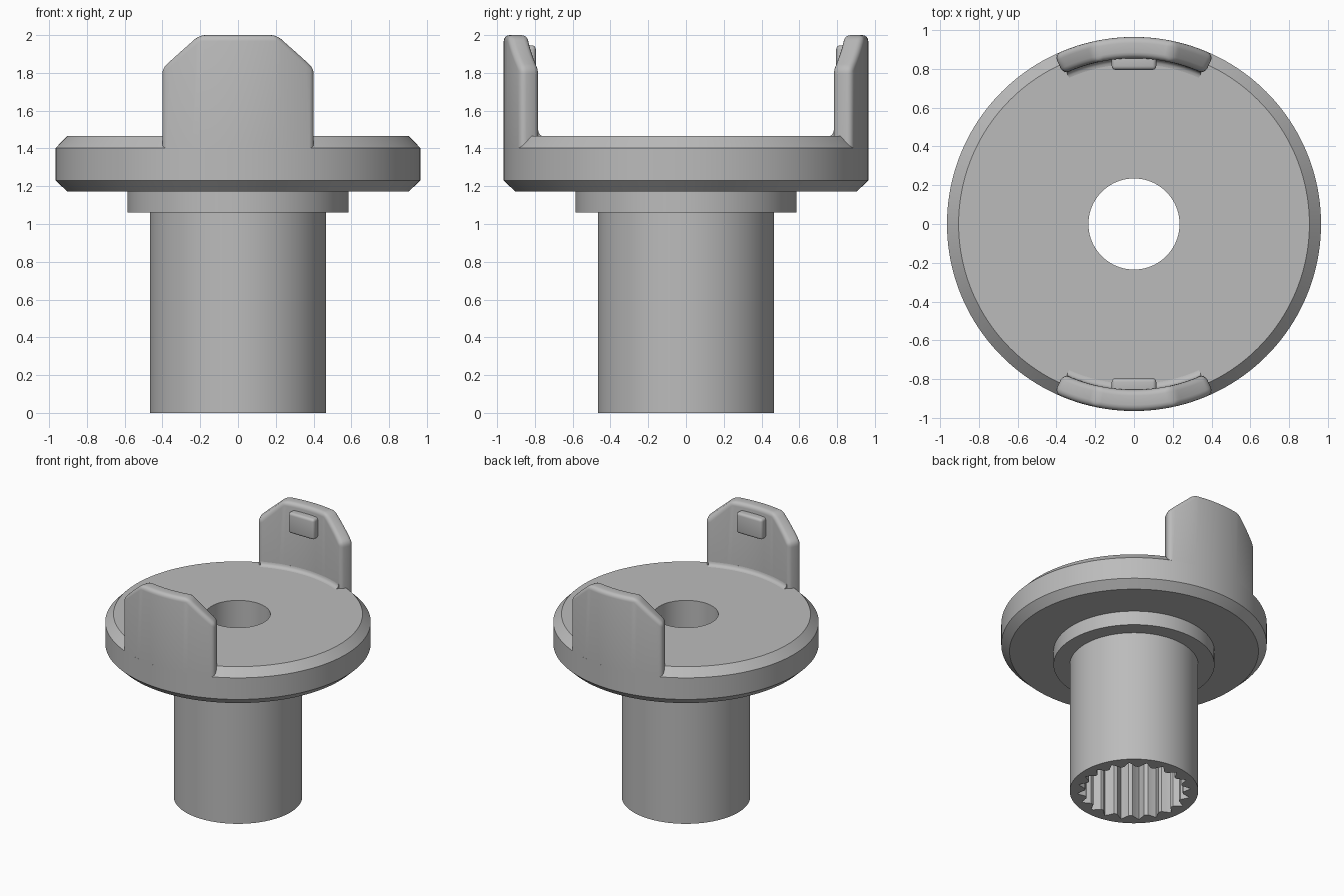
import bpy, bmesh
from math import sin, cos, pi, radians

cube = bpy.data.objects.get("Cube")
if cube:
    bpy.data.objects.remove(cube, do_unlink=True)

grey = bpy.data.materials.new("plain grey")
grey.use_nodes = True
colour = (0.5, 0.5, 0.5, 1)
grey.diffuse_color = colour
grey.node_tree.nodes["Principled BSDF"].inputs["Base Color"].default_value = colour


def finish(bm, name):
    bmesh.ops.recalc_face_normals(bm, faces=bm.faces)
    mesh = bpy.data.meshes.new(name)
    bm.to_mesh(mesh)
    bm.free()
    mesh.materials.append(grey)
    obj = bpy.data.objects.new(name, mesh)
    bpy.context.collection.objects.link(obj)
    bpy.ops.object.select_all(action='DESELECT')
    obj.select_set(True)
    bpy.context.view_layer.objects.active = obj
    bpy.ops.object.shade_smooth_by_angle(angle=radians(28))
    return obj


def sweep(section, angles, full=False):
    """Carry a closed (radius, height) section round the z axis."""
    bm = bmesh.new()
    rings = [[bm.verts.new((r * cos(a), r * sin(a), z)) for r, z in section(i, a)]
             for i, a in enumerate(angles)]
    n = len(rings[0])
    for i in range(len(rings) if full else len(rings) - 1):
        p, q = rings[i], rings[(i + 1) % len(rings)]
        for k in range(n):
            m = (k + 1) % n
            bm.faces.new((p[k], p[m], q[m], q[k]))
    if not full:
        bm.faces.new(rings[0])
        bm.faces.new(rings[-1])
    return bm


def bevel(bm, size, keep):
    bmesh.ops.recalc_face_normals(bm, faces=bm.faces)
    edges = [e for e in bm.edges if e.calc_face_angle(0) > 0.5 and keep(e)]
    bmesh.ops.bevel(bm, geom=edges, offset=size, segments=4, profile=0.5,
                    affect='EDGES', clamp_overlap=True)


# Turned body: shaft, collar, chamfered disc, bore and toothed socket
TEETH = 20
tooth = [0.355, 0.358, 0.375, 0.395, 0.412, 0.395, 0.375, 0.358]
steps = TEETH * len(tooth)


def body_section(i, a):
    t = tooth[i % len(tooth)]
    return [(t, 0), (0.467, 0), (0.467, 1.06), (0.585, 1.06), (0.585, 1.173),
            (0.905, 1.173), (0.965, 1.23), (0.965, 1.403), (0.905, 1.465),
            (0.235, 1.465), (0.235, 1.0), (t, 1.0)]


finish(sweep(body_section, [2 * pi * i / steps for i in range(steps)], True),
       "flanged_shaft")

# Two upright tabs, each with a foot fillet and a small catch
HALF, COLS = radians(25.2), 24
INNER, OUTER, BASE, FLOOR = 0.855, 0.965, 1.403, 1.465


def tab_section(i, a):
    t = abs(i - COLS / 2) / (COLS / 2)
    top = 2.0 - 0.175 * max(0, t - 0.5) / 0.5
    return [(INNER, BASE), (OUTER, BASE), (OUTER, top), (INNER, top)]


def fillet_section(i, a):
    f = 0.03
    arc = [(INNER - f + f * sin(u * pi / 8), FLOOR + f - f * cos(u * pi / 8))
           for u in range(5)]
    return arc + [(INNER + 0.01, FLOOR + f), (INNER + 0.01, FLOOR - 0.01),
                  (INNER - f, FLOOR - 0.01)]


for side, label in ((-1, "front"), (1, "back")):
    mid = side * pi / 2
    angles = [mid + HALF * (2 * i / COLS - 1) for i in range(COLS + 1)]
    bm = sweep(tab_section, angles)
    bevel(bm, 0.035, lambda e: max(v.co.z for v in e.verts) > BASE + 0.01)
    finish(bm, label + "_tab")

    fillet_angles = [mid + (a - mid) * 0.95 for a in angles]
    finish(sweep(fillet_section, fillet_angles), label + "_tab_fillet")

    bm = bmesh.new()
    bmesh.ops.create_cube(bm, size=1)
    for v in bm.verts:
        v.co.x *= 0.23
        v.co.y = side * 0.835 + v.co.y * 0.08
        v.co.z = 1.863 + v.co.z * 0.165
    bevel(bm, 0.02, lambda e: True)
    finish(bm, label + "_catch")
